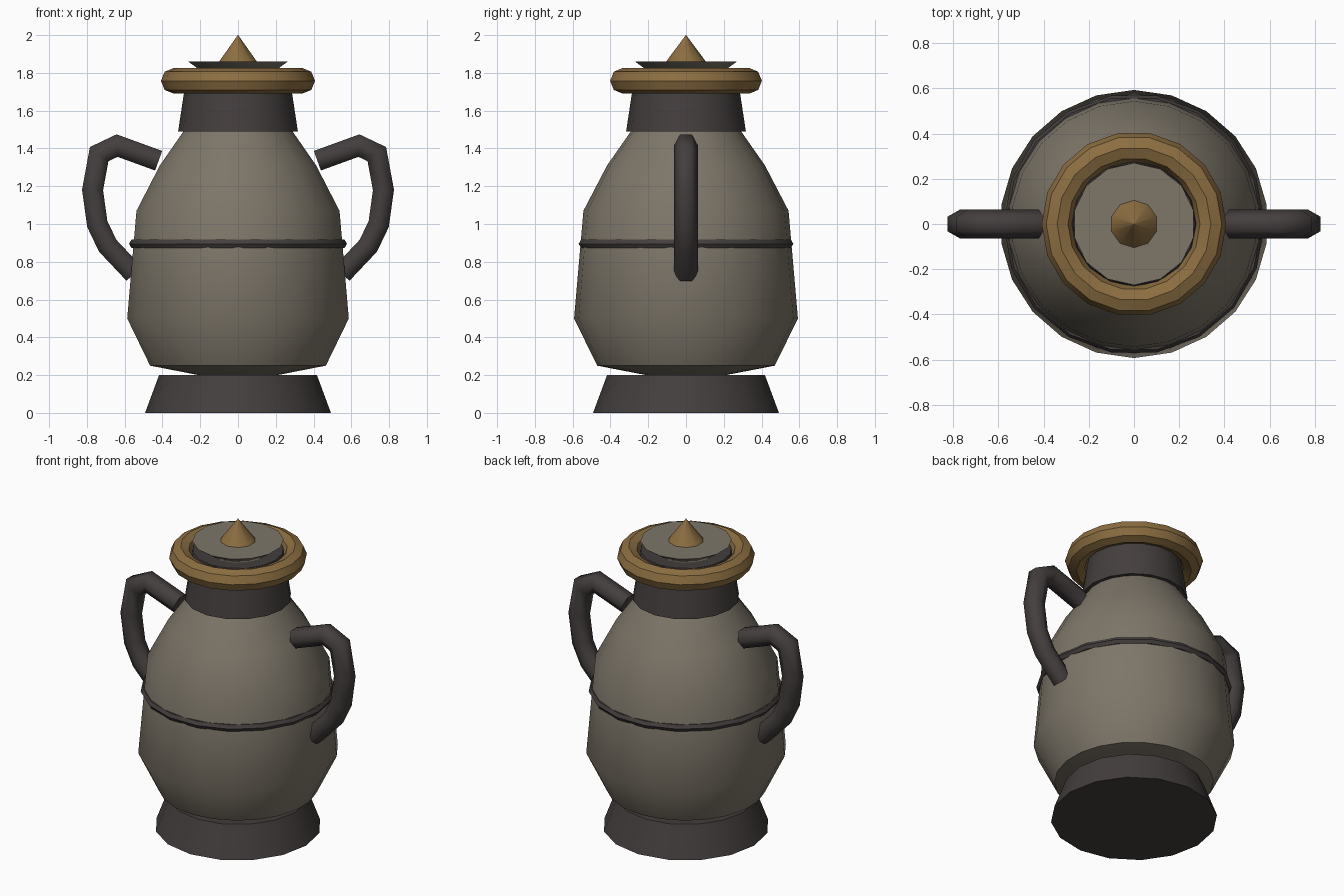
import bpy, bmesh, math
from mathutils import Vector

if "Cube" in bpy.data.objects:
    bpy.data.objects.remove(bpy.data.objects["Cube"])


def material(name, rgb):
    m = bpy.data.materials.new(name)
    m.diffuse_color = (*rgb, 1)
    m.use_nodes = True
    m.node_tree.nodes["Principled BSDF"].inputs["Base Color"].default_value = m.diffuse_color
    return m


CLAY = material("taupe clay", (0.205, 0.18, 0.141))
DARK = material("dark iron", (0.058, 0.048, 0.048))
GOLD = material("old brass", (0.262, 0.156, 0.053))


def finish(name, bm, mat, angle=40):
    bmesh.ops.remove_doubles(bm, verts=bm.verts, dist=1e-5)
    bmesh.ops.recalc_face_normals(bm, faces=bm.faces)
    mesh = bpy.data.meshes.new(name)
    bm.to_mesh(mesh)
    bm.free()
    mesh.materials.append(mat)
    ob = bpy.data.objects.new(name, mesh)
    bpy.context.collection.objects.link(ob)
    bpy.ops.object.select_all(action='DESELECT')
    ob.select_set(True)
    bpy.context.view_layer.objects.active = ob
    bpy.ops.object.shade_smooth_by_angle(angle=math.radians(angle))
    return ob


def skin(bm, rings, closed=False):
    """Bridge equal rings of points; cap the ends unless closed."""
    loops = [[bm.verts.new(p) for p in r] for r in rings]
    n = len(loops[0])
    for a, b in zip(loops, loops[1:] + loops[:1] if closed else loops[1:]):
        for i in range(n):
            j = (i + 1) % n
            bm.faces.new((a[i], a[j], b[j], b[i]))
    if not closed:
        bm.faces.new(loops[0])
        bm.faces.new(loops[-1])


def lathe(name, profile, sides, mat, start=90, closed=False):
    """Turn (radius, height) points round z, first corner at the start angle."""
    bm = bmesh.new()
    angles = [math.radians(start) + math.tau * i / sides for i in range(sides)]
    skin(bm, [[(r * math.cos(a), r * math.sin(a), z) for a in angles]
              for r, z in profile], closed)
    return finish(name, bm, mat)


def ring(name, major, minor, z, sides, tube, mat):
    prof = [(major + minor * math.cos(math.tau * i / tube),
             z + minor * math.sin(math.tau * i / tube)) for i in range(tube)]
    return lathe(name, prof, sides, mat, 0, True)


# Foot, belly, neck
lathe("foot", [(0.492, 0), (0.418, 0.2)], 16, DARK)
lathe("body", [(0.2, 0.198), (0.47, 0.25), (0.5926, 0.5), (0.543, 1.07),
               (0.418, 1.31), (0.285, 1.5)], 22, CLAY)
lathe("neck", [(0.317, 1.49), (0.27, 1.80)], 16, DARK)

# Rim and belly band
ring("rim", 0.34, 0.068, 1.758, 18, 8, GOLD)
ring("belly_band", 0.552, 0.025, 0.895, 18, 6, DARK)

# Lid and pointed knob
lathe("lid", [(0.18, 1.795), (0.27, 1.86)], 14, CLAY)
lathe("knob", [(0.105, 1.86), (0.001, 2.0)], 10, GOLD)

# Handles: six-sided tube along a path in the xz plane
PATH = [(0.42, 1.335), (0.64, 1.415), (0.735, 1.37), (0.77, 1.18),
        (0.745, 1.0), (0.69, 0.885), (0.55, 0.737)]


def handle(name, side):
    pts = [Vector((x * side, 0, z)) for x, z in PATH]
    rings = []
    for i, p in enumerate(pts):
        before = (p - pts[i - 1]).normalized() if i else None
        after = (pts[i + 1] - p).normalized() if i < len(pts) - 1 else None
        t = ((before or after) + (after or before)).normalized()
        mitre = 1 / t.dot(before or after)
        out = Vector((t.z, 0, -t.x)) * mitre
        rings.append([p + 0.0635 * (Vector((0, math.cos(a), 0)) + out * math.sin(a))
                      for a in (math.tau * k / 6 for k in range(6))])
    bm = bmesh.new()
    skin(bm, rings)
    finish(name, bm, DARK, 62)


handle("handle_right", 1)
handle("handle_left", -1)
